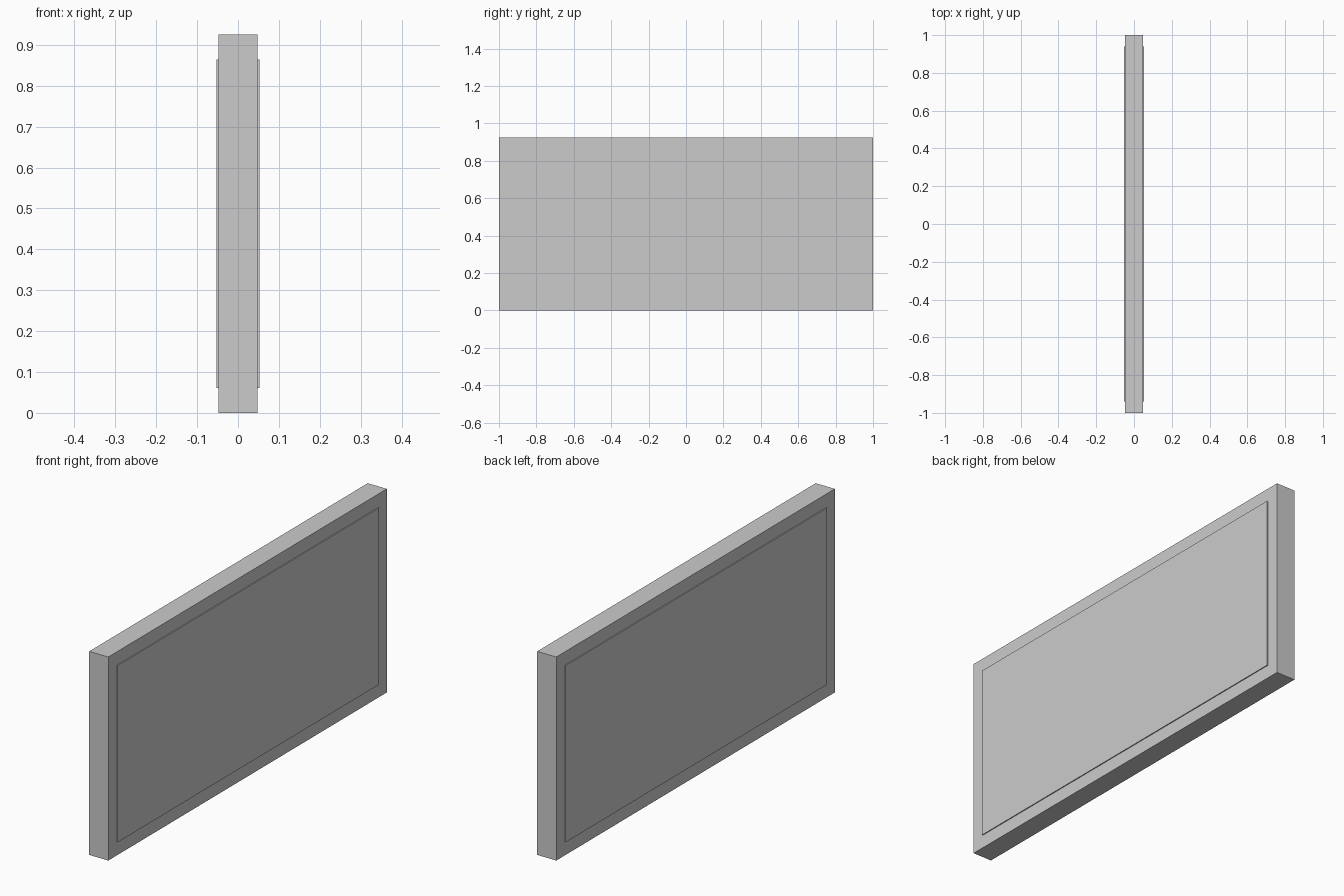
import bpy

if "Cube" in bpy.data.objects:
    bpy.data.objects.remove(bpy.data.objects["Cube"])

HEIGHT = 0.925
HALF_T = 0.048     # half thickness of the main slab
RAISE = 0.0045     # how far each face panel stands proud
MARGIN = 0.061     # border left around each panel


def box(name, centre, size):
    bpy.ops.mesh.primitive_cube_add(size=1, location=centre)
    obj = bpy.context.object
    obj.name = name
    obj.scale = size
    bpy.ops.object.transform_apply(location=False, rotation=False, scale=True)
    return obj


# Main slab
box("board_body", (0, 0, HEIGHT / 2), (2 * HALF_T, 2, HEIGHT))

# Thin raised panel on each broad face, sitting on the slab
for side, label in ((1, "right"), (-1, "left")):
    box(f"face_panel_{label}",
        (side * (HALF_T + RAISE / 2), 0, HEIGHT / 2),
        (RAISE, 2 - 2 * MARGIN, HEIGHT - 2 * MARGIN))
